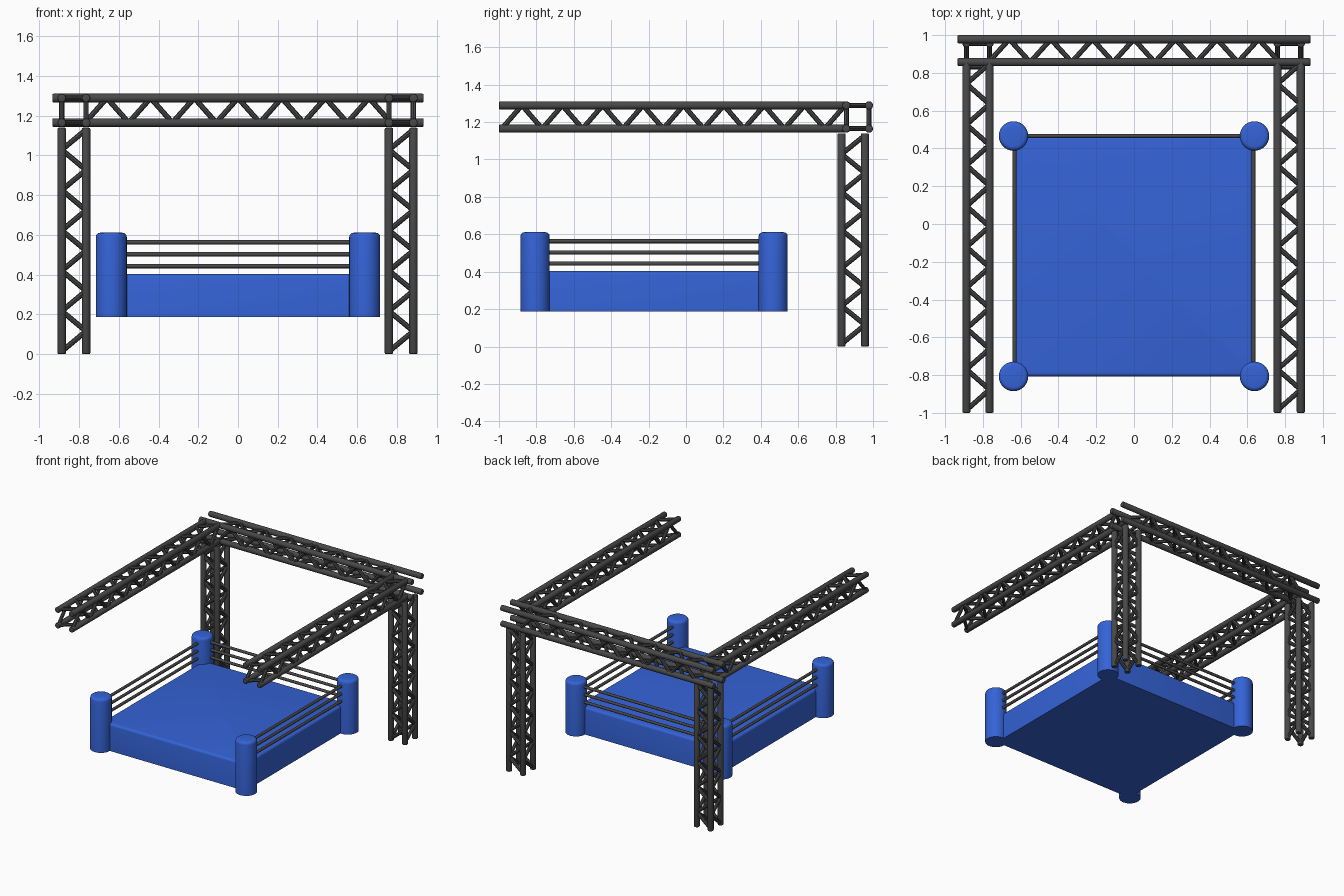
import bpy, bmesh
from mathutils import Vector, Matrix

if "Cube" in bpy.data.objects:
    bpy.data.objects.remove(bpy.data.objects["Cube"])


def material(name, rgb):
    m = bpy.data.materials.new(name)
    m.diffuse_color = (*rgb, 1)
    m.use_nodes = True
    m.node_tree.nodes["Principled BSDF"].inputs["Base Color"].default_value = m.diffuse_color
    return m


STEEL = material("dark_steel", (0.065, 0.065, 0.065))
BLUE = material("blue_vinyl", (0.035, 0.125, 0.68))


def tube(bm, a, b, r, sides=12, round_end=0.0):
    """Capped tube from a to b, with optional chamfered ends."""
    a, b = Vector(a), Vector(b)
    d = b - a
    rot = d.to_track_quat('Z', 'Y').to_matrix().to_4x4()
    mat = Matrix.Translation((a + b) / 2) @ rot
    res = bmesh.ops.create_cone(bm, cap_ends=True, segments=sides, radius1=r,
                                radius2=r, depth=d.length, matrix=mat)
    if round_end:
        caps = {f for v in res['verts'] for f in v.link_faces if len(f.verts) > 4}
        edges = list({e for f in caps for e in f.edges})
        bmesh.ops.bevel(bm, geom=edges, offset=round_end, segments=2,
                        affect='EDGES', profile=0.5)


def finish(bm, name, mat, angle=0.7):
    me = bpy.data.meshes.new(name)
    bm.to_mesh(me)
    bm.free()
    ob = bpy.data.objects.new(name, me)
    bpy.context.collection.objects.link(ob)
    me.materials.append(mat)
    bpy.ops.object.select_all(action='DESELECT')
    ob.select_set(True)
    bpy.context.view_layer.objects.active = ob
    bpy.ops.object.shade_smooth_by_angle(angle=angle)
    return ob


def truss(name, axis, chord, brace, n, us, vs, flip=(0, 0)):
    """Square lattice truss: four chords along axis, zigzag braces on four faces.
    us, vs are the chord positions on the two remaining axes, in x, y, z order."""
    bm = bmesh.new()

    def p(t, u, v):
        c = [u, v]
        c.insert(axis, t)
        return c

    for u in us:
        for v in vs:
            tube(bm, p(chord[0], u, v), p(chord[1], u, v), 0.022, 14, 0.007)
    step = (brace[1] - brace[0]) / n
    for i in range(n):
        t0, t1 = brace[0] + i * step, brace[0] + (i + 1) * step
        k, j = (i + flip[0]) % 2, (i + flip[1]) % 2
        for v in vs:
            tube(bm, p(t0, us[k], v), p(t1, us[1 - k], v), 0.0135, 8)
        for u in us:
            tube(bm, p(t0, u, vs[j]), p(t1, u, vs[1 - j]), 0.0135, 8)
    return finish(bm, name, STEEL)


# Lighting rig: two legs, two side beams and the back beam
for side, s in (("left", -1), ("right", 1)):
    xs = (-0.887, -0.765) if s < 0 else (0.76, 0.883)
    truss(side + "_truss_leg", 2, (0.0, 1.14), (0.014, 1.13), 11,
          xs, (0.832, 0.957))
    truss(side + "_truss_beam", 1, (-1.0, 0.86), (-0.985, 0.85), 17,
          xs, (1.165, 1.289))
truss("back_truss_beam", 0, (-0.935, 0.935), (-0.77, 0.77), 14,
      (0.857, 0.978), (1.165, 1.289))

# Padded ring floor
X, Y0, Y1 = 0.638, -0.807, 0.466
bm = bmesh.new()
bmesh.ops.create_cube(bm, size=1, matrix=Matrix.Translation((0, (Y0 + Y1) / 2, 0.295))
                      @ Matrix.Diagonal((1.256, 1.272, 0.216, 1)))
verticals = [e for e in bm.edges if abs(e.verts[0].co.z - e.verts[1].co.z) > 0.1]
bmesh.ops.bevel(bm, geom=verticals, offset=0.06, segments=4, affect='EDGES', profile=0.5)
top = [e for e in bm.edges if min(v.co.z for v in e.verts) > 0.4]
bmesh.ops.bevel(bm, geom=top, offset=0.018, segments=4, affect='EDGES', profile=0.5)
finish(bm, "ring_floor", BLUE)

# Corner pads with rounded tops
for i, (x, y) in enumerate(((-X, Y0), (X, Y0), (X, Y1), (-X, Y1))):
    bm = bmesh.new()
    bmesh.ops.create_cone(bm, cap_ends=True, segments=28, radius1=0.078, radius2=0.078,
                          depth=0.424, matrix=Matrix.Translation((x, y, 0.399)))
    rim = [e for e in bm.edges if min(v.co.z for v in e.verts) > 0.6]
    bmesh.ops.bevel(bm, geom=rim, offset=0.022, segments=4, affect='EDGES', profile=0.5)
    finish(bm, f"corner_pad_{i + 1}", BLUE)

# Ropes on three sides, the front stays open
bm = bmesh.new()
for z in (0.443, 0.503, 0.563):
    tube(bm, (-X, Y1, z), (X, Y1, z), 0.011, 10)
    for s in (-1, 1):
        tube(bm, (s * 0.632, Y0, z), (s * 0.632, Y1, z), 0.011, 10)
finish(bm, "ropes", STEEL)
